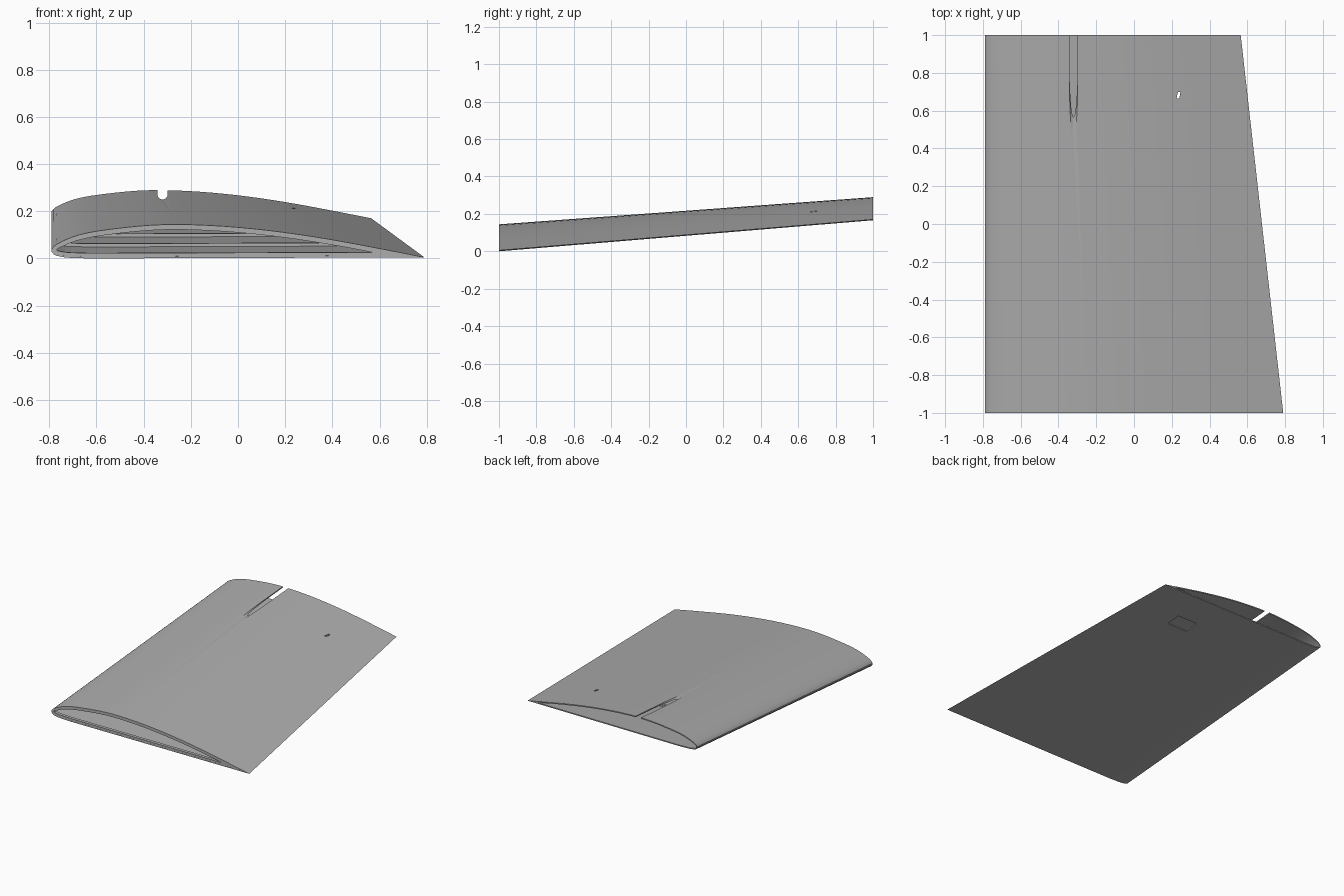
import bpy, bmesh, math

cube = bpy.data.objects.get("Cube")
if cube:
    bpy.data.objects.remove(cube, do_unlink=True)

GREY = (0.42, 0.42, 0.42, 1)
grey = bpy.data.materials.new("plain grey")
grey.use_nodes = True
grey.diffuse_color = GREY
grey.node_tree.nodes["Principled BSDF"].inputs["Base Color"].default_value = GREY

# Aerofoil outline, as fractions of the chord
UPPER = [(0, .025), (.011, .037), (.066, .061), (.14, .076), (.29, .0905), (.435, .088),
         (.583, .075), (.73, .054), (.878, .027), (1, .003)]
LOWER = [(0, .018), (.008, .008), (.04, .002), (.1, 0), (1, .003)]
LEADING = -0.79
SAMPLES = 40


def height(points, u):
    """Smooth interpolation through the outline points."""
    def slope(i):
        a, b = points[max(i - 1, 0)], points[min(i + 1, len(points) - 1)]
        return (b[1] - a[1]) / (b[0] - a[0])
    for i in range(len(points) - 1):
        (x0, z0), (x1, z1) = points[i], points[i + 1]
        if u <= x1 or i == len(points) - 2:
            if points is LOWER:
                return z0 + (z1 - z0) * (u - x0) / (x1 - x0)
            t, h = (u - x0) / (x1 - x0), x1 - x0
            return ((2*t**3 - 3*t**2 + 1) * z0 + (t**3 - 2*t**2 + t) * h * slope(i)
                    + (3*t**2 - 2*t**3) * z1 + (t**3 - t**2) * h * slope(i + 1))


def section(y, inset):
    """Closed outline of the wing at one station, moved inward by inset."""
    chord = 1.58 - 0.1125 * (y + 1)
    base = 0.083 * (y + 1)
    d = inset / chord
    lo, hi = 0.4, 1.0
    if d:
        for _ in range(30):
            mid = (lo + hi) / 2
            if height(UPPER, mid) - height(LOWER, mid) > 2 * d:
                lo = mid
            else:
                hi = mid
    us = [d + (hi - d) * (1 - math.cos(math.pi * k / SAMPLES)) / 2 for k in range(SAMPLES + 1)]
    top = [(u, height(UPPER, u) - d) for u in reversed(us)]
    bottom = [(u, height(LOWER, u) + d) for u in us[:-1]]
    return [(LEADING + u * chord, y, base + z * chord) for u, z in top + bottom]


def finish(name, bm):
    bmesh.ops.recalc_face_normals(bm, faces=bm.faces)
    mesh = bpy.data.meshes.new(name)
    bm.to_mesh(mesh)
    bm.free()
    mesh.materials.append(grey)
    obj = bpy.data.objects.new(name, mesh)
    bpy.context.collection.objects.link(obj)
    return obj


def tube(name, y0, y1, outer, inner):
    """Hollow length of wing between two stations."""
    bm = bmesh.new()
    loops = [[bm.verts.new(p) for p in section(y, d)]
             for y, d in ((y0, outer), (y1, outer), (y1, inner), (y0, inner))]
    for a, b in zip(loops, loops[1:] + loops[:1]):
        for i in range(len(a)):
            j = (i + 1) % len(a)
            bm.faces.new((a[i], a[j], b[j], b[i]))
    return finish(name, bm)


def prism(name, outline, offset):
    """Cutter made by sweeping a flat outline."""
    bm = bmesh.new()
    face = bm.faces.new([bm.verts.new(p) for p in outline])
    new = bmesh.ops.extrude_face_region(bm, geom=[face])["geom"]
    bmesh.ops.translate(bm, vec=offset, verts=[v for v in new if isinstance(v, bmesh.types.BMVert)])
    obj = finish(name, bm)
    obj.hide_render = True
    return obj


# Skin and ring ribs
skin = tube("wing_skin", -1, 1, 0, 0.008)
ribs = [tube("rib_%d" % (i + 1), y, y + 0.02, 0.004, 0.022)
        for i, y in enumerate((-0.9995, -0.51, -0.01, 0.49))]

# Round-bottomed level groove running out through the back
arc = [(-0.32 + 0.022 * math.cos(a), 0.4, 0.272 + 0.022 * math.sin(a))
       for a in [math.pi + math.pi * k / 12 for k in range(13)]]
groove = prism("groove_cutter", arc + [(-0.298, 0.4, 0.4), (-0.342, 0.4, 0.4)], (0, 0.8, 0))

# Square hatch underneath and small slit on top
hatch = prism("hatch_cutter", [(0.09, 0.65, 0.1), (0.25, 0.65, 0.1), (0.25, 0.76, 0.1),
                               (0.09, 0.76, 0.1)], (0, 0, 0.07))
slit = prism("slit_cutter", [(0.225, 0.665, 0.19), (0.24, 0.665, 0.19), (0.246, 0.7, 0.19),
                             (0.233, 0.7, 0.19)], (0, 0, 0.15))

for target, cutters in ((skin, (groove, hatch, slit)), (ribs[3], (groove,))):
    bpy.context.view_layer.objects.active = target
    for cutter in cutters:
        mod = target.modifiers.new("cut", "BOOLEAN")
        mod.operation, mod.object, mod.solver = "DIFFERENCE", cutter, "EXACT"
        bpy.ops.object.modifier_apply(modifier=mod.name)
for cutter in (groove, hatch, slit):
    bpy.data.objects.remove(cutter, do_unlink=True)

# Smooth skin with crisp rims
bpy.ops.object.select_all(action="DESELECT")
for obj in [skin] + ribs:
    obj.select_set(True)
bpy.context.view_layer.objects.active = skin
bpy.ops.object.shade_smooth_by_angle(angle=math.radians(30))
